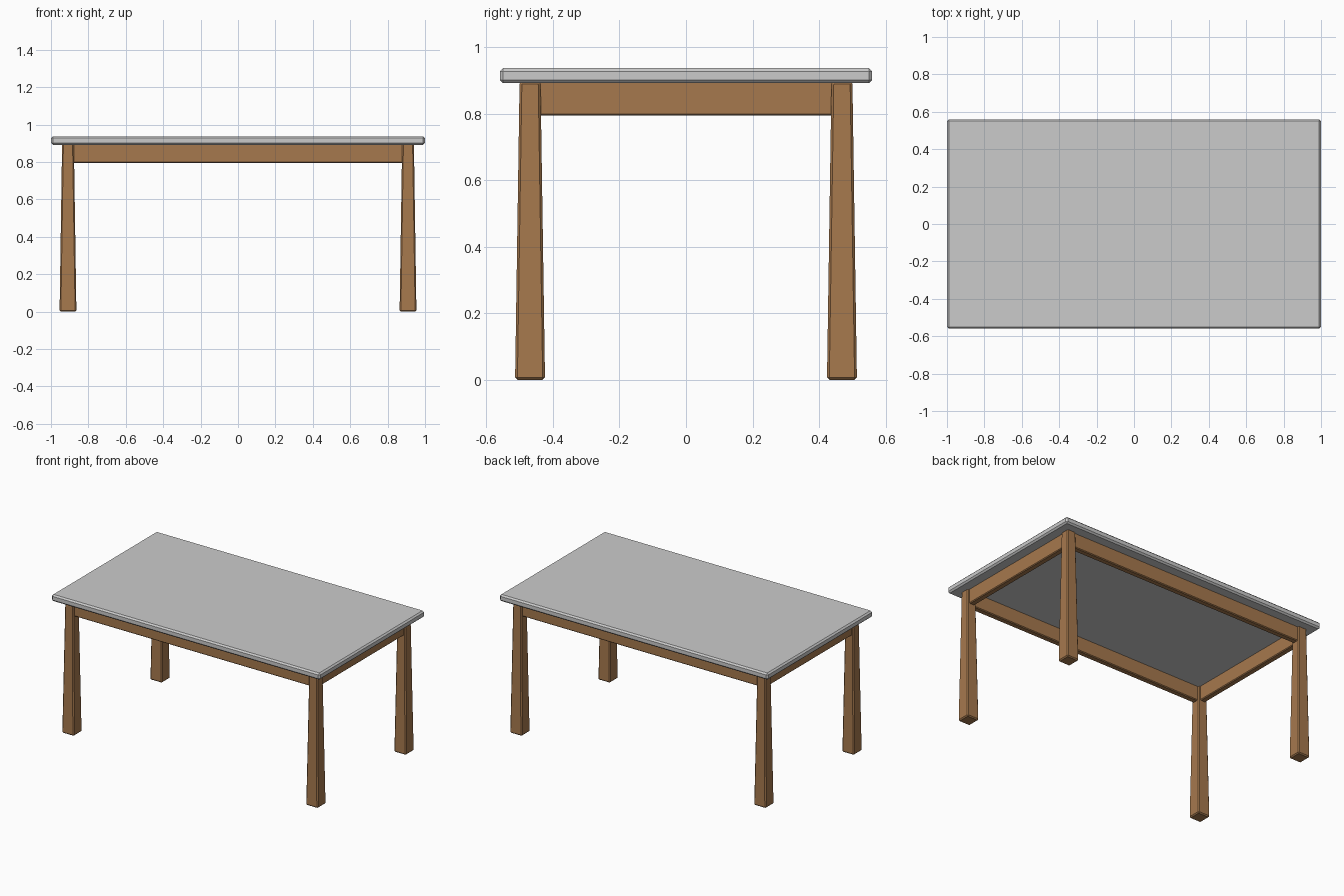
import bpy, bmesh

if "Cube" in bpy.data.objects:
    bpy.data.objects.remove(bpy.data.objects["Cube"])


def material(name, color):
    m = bpy.data.materials.new(name)
    m.diffuse_color = color
    m.use_nodes = True
    m.node_tree.nodes["Principled BSDF"].inputs["Base Color"].default_value = m.diffuse_color
    return m


wood = material("wood", (0.38, 0.19, 0.075, 1))


def box(name, center, size, bevel, mat=None, taper=1.0):
    """Chamfered flat-shaded box; taper scales the upper end."""
    bm = bmesh.new()
    bmesh.ops.create_cube(bm, size=1)
    for v in bm.verts:
        k = taper if v.co.z > 0 else 1.0
        v.co.x *= size[0] * k
        v.co.y *= size[1] * k
        v.co.z *= size[2]
    bmesh.ops.bevel(bm, geom=bm.edges[:], offset=bevel, segments=1,
                    profile=0.5, affect='EDGES')
    me = bpy.data.meshes.new(name)
    bm.to_mesh(me)
    bm.free()
    if mat:
        me.materials.append(mat)
    ob = bpy.data.objects.new(name, me)
    ob.location = center
    bpy.context.collection.objects.link(ob)
    return ob


TOP, UNDER = 0.937, 0.892     # tabletop faces
LX, LY = 0.909, 0.469         # leg centres

# Tabletop
box("tabletop", (0, 0, (TOP + UNDER) / 2), (2.0, 1.12, TOP - UNDER), 0.01)

# Tapered legs, wider at the floor
for sx, side in ((-1, "left"), (1, "right")):
    for sy, end in ((-1, "front"), (1, "back")):
        box(f"{end}_{side}_leg", (sx * LX, sy * LY, 0.4485),
            (0.09, 0.09, 0.897), 0.007, wood, taper=0.7)

# Aprons between the legs
AZ, AH = 0.846, 0.102
for s, end in ((-1, "front"), (1, "back")):
    box(f"{end}_apron", (0, s * LY, AZ), (2 * LX - 0.05, 0.04, AH), 0.005, wood)
for s, side in ((-1, "left"), (1, "right")):
    box(f"{side}_apron", (s * LX, 0, AZ), (0.04, 2 * LY - 0.05, AH), 0.005, wood)
